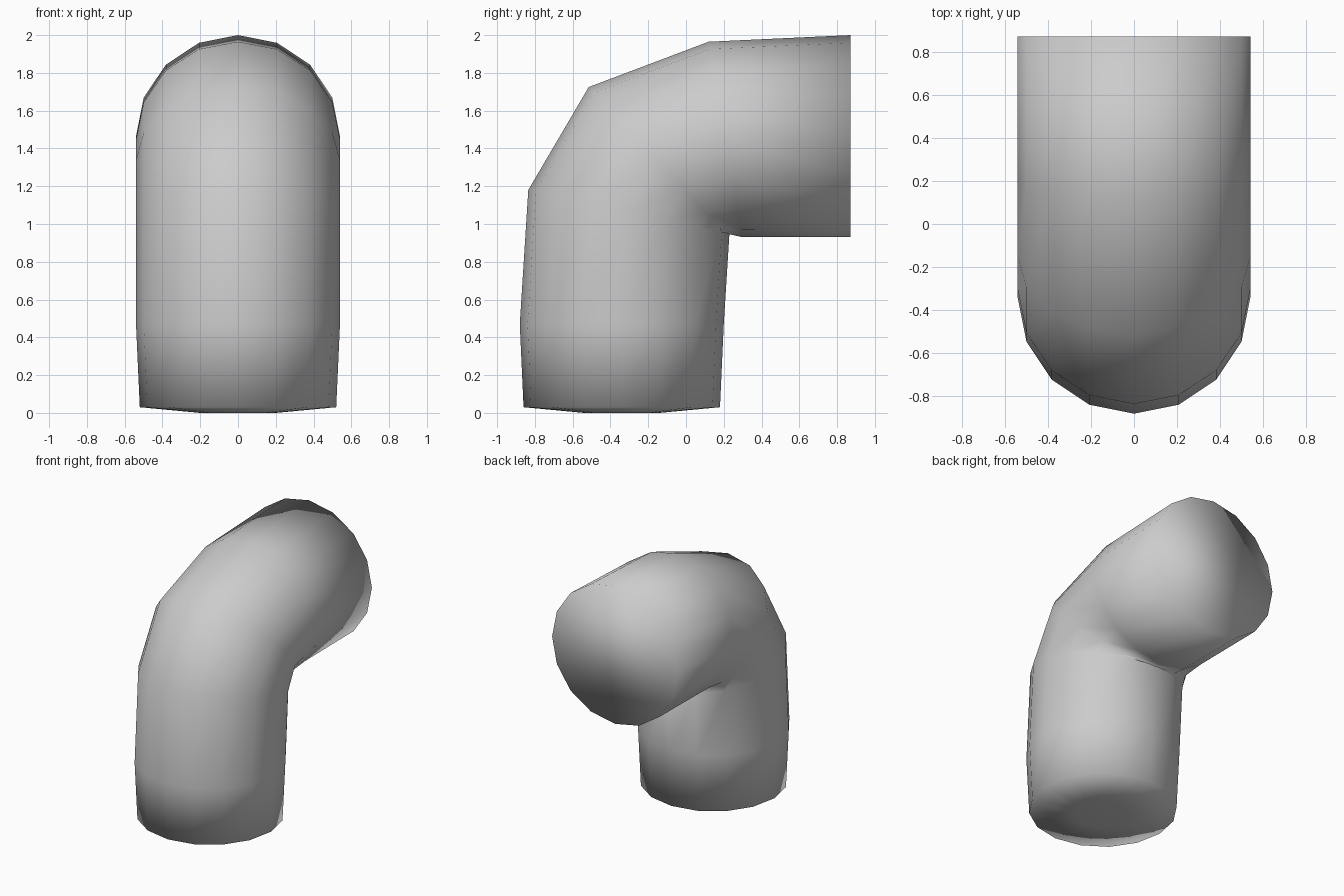
import bpy, bmesh
from math import sin, cos, pi
from mathutils import Vector

if "Cube" in bpy.data.objects:
    bpy.data.objects.remove(bpy.data.objects["Cube"])

SIDES = 16

# Each ring: (outer y, outer z), (inner y, inner z), half-width in x
RINGS = [
    ((-0.54, 0.00), (-0.14, 0.00), 0.20),   # shallow domed foot
    ((-0.86, 0.03), (0.18, 0.03), 0.52),    # lower rim
    ((-0.88, 0.47), (0.20, 0.47), 0.54),
    ((-0.835, 1.18), (0.23, 0.95), 0.54),   # bend
    ((-0.515, 1.725), (0.21, 0.95), 0.54),
    ((0.12, 1.965), (0.30, 0.93), 0.54),
    ((0.87, 2.00), (0.87, 0.93), 0.54),     # open end, capped flat
]


def add_ring(bm, outer, inner, rx):
    o, i = Vector((0, *outer)), Vector((0, *inner))
    centre, axis = (o + i) / 2, (o - i) / 2
    side = Vector((rx, 0, 0))
    return [bm.verts.new(centre + axis * cos(2 * pi * k / SIDES) + side * sin(2 * pi * k / SIDES))
            for k in range(SIDES)]


# Elbow tube: bridge the rings and cap both ends
bm = bmesh.new()
rings = [add_ring(bm, *r) for r in RINGS]
for a, b in zip(rings, rings[1:]):
    for k in range(SIDES):
        n = (k + 1) % SIDES
        bm.faces.new((a[k], a[n], b[n], b[k]))
bm.faces.new(rings[0])
bm.faces.new(rings[-1])
bmesh.ops.recalc_face_normals(bm, faces=bm.faces)
for f in bm.faces:
    f.smooth = True

mesh = bpy.data.meshes.new("elbow_pipe")
bm.to_mesh(mesh)
bm.free()
bpy.context.collection.objects.link(bpy.data.objects.new("elbow_pipe", mesh))
